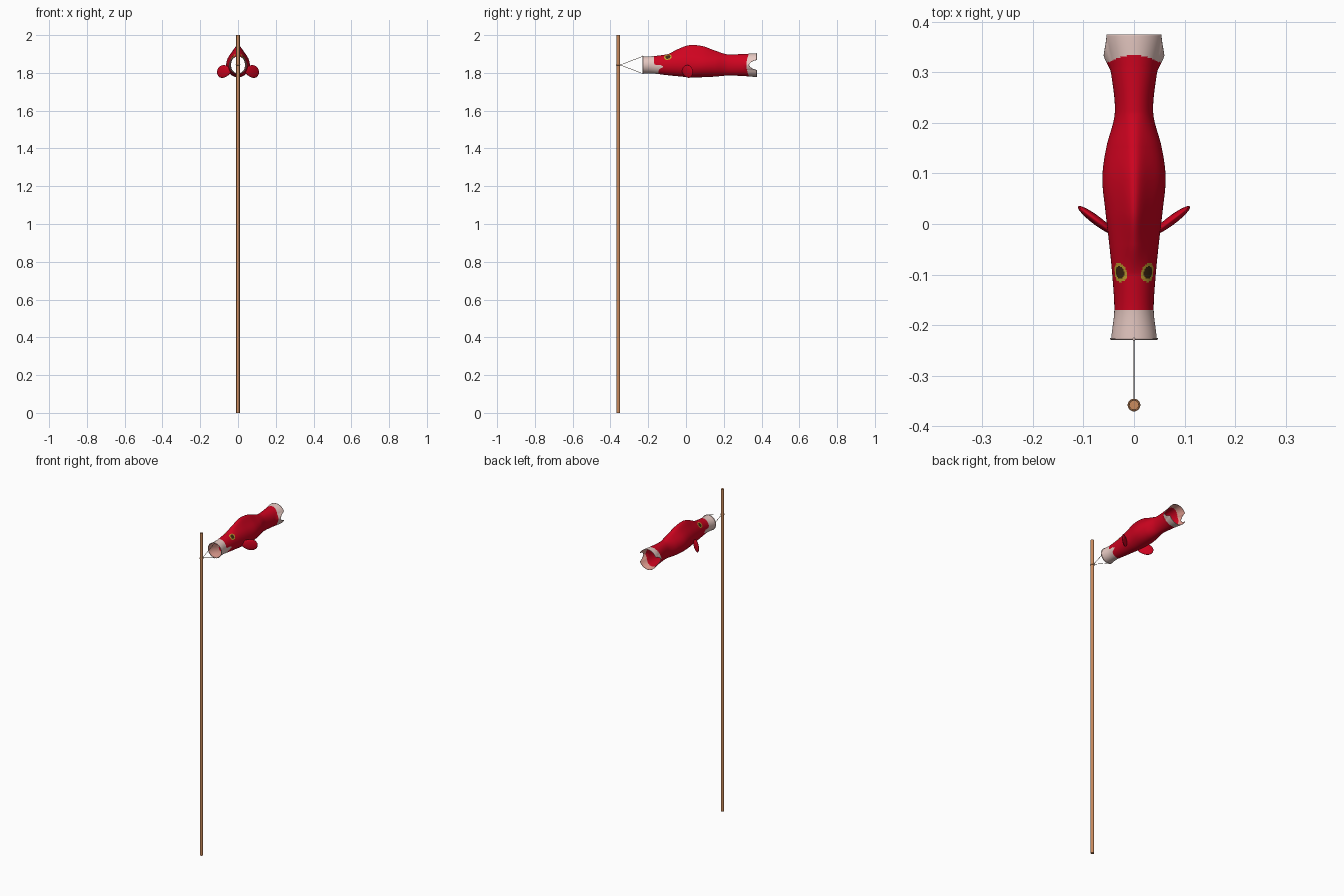
import bpy, bmesh, math
from mathutils import Vector

if "Cube" in bpy.data.objects:
    bpy.data.objects.remove(bpy.data.objects["Cube"])


def material(name, rgb):
    m = bpy.data.materials.new(name)
    m.diffuse_color = (*rgb, 1)
    m.use_nodes = True
    m.node_tree.nodes["Principled BSDF"].inputs["Base Color"].default_value = m.diffuse_color
    return m


RED = material("red cloth", (0.62, 0.001, 0.014))
PALE = material("pale pink cloth", (0.90, 0.66, 0.61))
LINING = material("salmon lining", (0.80, 0.36, 0.30))
GOLD = material("gold eye ring", (0.55, 0.36, 0.03))
DARK = material("dark pupil", (0.05, 0.02, 0.006))
WOOD = material("brown wood", (0.60, 0.26, 0.11))
CORD = material("grey brown cord", (0.35, 0.25, 0.18))

CZ = 1.842          # height of the streamer axis
POLE_Y = -0.358


def finish(ob, name, mat, angle=40):
    ob.name = name
    if mat:
        ob.data.materials.append(mat)
    bpy.ops.object.select_all(action='DESELECT')
    ob.select_set(True)
    bpy.context.view_layer.objects.active = ob
    bpy.ops.object.shade_smooth_by_angle(angle=math.radians(angle))
    return ob


def rod(name, a, b, r, mat, sides=8):
    a, b = Vector(a), Vector(b)
    bpy.ops.mesh.primitive_cylinder_add(vertices=sides, radius=r,
                                        depth=(b - a).length, location=(a + b) / 2)
    ob = bpy.context.object
    ob.rotation_euler = (b - a).to_track_quat('Z', 'Y').to_euler()
    return finish(ob, name, mat)


# cloth body stations: y, half width, rise above axis, drop below axis, back ridge
STATIONS = [
    (-0.228, 0.045, 0.045, 0.045, 0.0),
    (-0.170, 0.039, 0.047, 0.046, 0.0),
    (-0.100, 0.043, 0.056, 0.054, 0.0),
    (-0.040, 0.049, 0.067, 0.060, 0.018),
    (0.020, 0.056, 0.073, 0.065, 0.032),
    (0.090, 0.0625, 0.070, 0.065, 0.029),
    (0.150, 0.055, 0.062, 0.062, 0.015),
    (0.220, 0.038, 0.056, 0.056, 0.0),
    (0.310, 0.047, 0.058, 0.059, 0.0),
    (0.375, 0.060, 0.062, 0.064, 0.0),
]


def section(y):
    n = len(STATIONS)
    i = max(k for k in range(n - 1) if STATIONS[k][0] <= y + 1e-9)
    p0, p1 = STATIONS[max(i - 1, 0)], STATIONS[i]
    p2, p3 = STATIONS[i + 1], STATIONS[min(i + 2, n - 1)]
    t = (y - p1[0]) / (p2[0] - p1[0])
    return [0.5 * (2 * b + (c - a) * t + (2 * a - 5 * b + 4 * c - d) * t * t
                   + (3 * b - a - 3 * c + d) * t ** 3)
            for a, b, c, d in zip(p0[1:], p1[1:], p2[1:], p3[1:])]


def cloth_colour(c):
    # eyes, then pale mouth and tail bands with wavy edges, otherwise red
    d = (c - Vector((math.copysign(0.028, c.x), -0.096, 1.884))).length
    if d < 0.0125:
        return 3
    if d < 0.019:
        return 2
    dz = c.z - CZ
    edge = -0.17 + (0.025 if dz < 0 else 0)
    edge += 0.025 * math.exp(-((dz + 0.010) / 0.010) ** 2)
    tail = 0.320 + 0.014 * min(1, abs(dz) / 0.06) ** 2
    return 1 if c.y < edge or c.y > tail else 0


RINGS, SIDES = 220, 112
bm = bmesh.new()
rings = []
for i in range(RINGS + 1):
    y = -0.228 + 0.603 * i / RINGS
    w, up, down, ridge = section(y)
    ring = []
    for j in range(SIDES):
        a = 2 * math.pi * j / SIDES
        s = math.sin(a)
        z = (up if s > 0 else down) * s
        if s > 0:
            z += max(ridge, 0) * math.exp(-(math.cos(a) / 0.45) ** 2)
        # side notch in the tail
        yy = y
        if y > 0.30 and abs(z) < 0.026:
            cut = 0.042 * math.sqrt(1 - (abs(z) / 0.026) ** 1.3)
            yy = 0.30 + (y - 0.30) * (0.075 - cut) / 0.075
        ring.append(bm.verts.new((w * math.cos(a), yy, CZ + z)))
    rings.append(ring)
for r0, r1 in zip(rings, rings[1:]):
    for j in range(SIDES):
        k = (j + 1) % SIDES
        f = bm.faces.new((r0[k], r0[j], r1[j], r1[k]))
        f.material_index = cloth_colour(f.calc_center_median())
bmesh.ops.recalc_face_normals(bm, faces=bm.faces)
# make sure the normals point away from the axis
f = next(iter(bm.faces))
c = f.calc_center_median()
if f.normal.dot(Vector((c.x, 0, c.z - CZ))) < 0:
    bmesh.ops.reverse_faces(bm, faces=bm.faces)
me = bpy.data.meshes.new("cloth_body")
bm.to_mesh(me)
bm.free()
# outer colours, then the matching lining colours
for m in (RED, PALE, GOLD, DARK, RED, LINING, RED, RED):
    me.materials.append(m)
body = bpy.data.objects.new("cloth_body", me)
bpy.context.collection.objects.link(body)
finish(body, "cloth_body", None, 60)
sol = body.modifiers.new("thickness", 'SOLIDIFY')
sol.thickness = 0.0015
sol.offset = -1
sol.material_offset = 4

# mouth hoop
bpy.ops.mesh.primitive_torus_add(major_radius=0.0455, minor_radius=0.002, major_segments=48,
                                 minor_segments=8, location=(0, -0.227, CZ),
                                 rotation=(math.pi / 2, 0, 0))
finish(bpy.context.object, "mouth_hoop", PALE)

# side fins: flattened paddles, swept back and widening outward
for side, label in ((1, "right"), (-1, "left")):
    bpy.ops.mesh.primitive_uv_sphere_add(segments=32, ring_count=20, radius=1)
    fin = bpy.context.object
    for v in fin.data.vertices:
        x, y, z = v.co
        v.co = (0.046 * x, 0.009 * y, 0.033 * z * (1 + 0.18 * x) - 0.004 * x)
    ang = math.radians(37)
    fin.rotation_euler = (0, 0, ang if side > 0 else math.pi - ang)
    fin.location = (side * 0.074, 0.007, 1.808)
    finish(fin, label + "_fin", RED)

# pole, its tie ring and the bridle cords
rod("pole", (0, POLE_Y, 0), (0, POLE_Y, 2), 0.0095, WOOD, 12)
bpy.ops.mesh.primitive_torus_add(major_radius=0.0108, minor_radius=0.0018, major_segments=24,
                                 minor_segments=8, location=(0, POLE_Y, CZ))
finish(bpy.context.object, "tie_ring", WOOD)
for sgn, label in ((1, "upper"), (-1, "lower")):
    end = (0, -0.228, CZ + sgn * 0.046)
    rod(label + "_cord", (0, POLE_Y + 0.01, CZ), end, 0.0012, CORD)
    bpy.ops.mesh.primitive_uv_sphere_add(segments=12, ring_count=8, radius=0.003, location=end)
    finish(bpy.context.object, label + "_knot", PALE)
